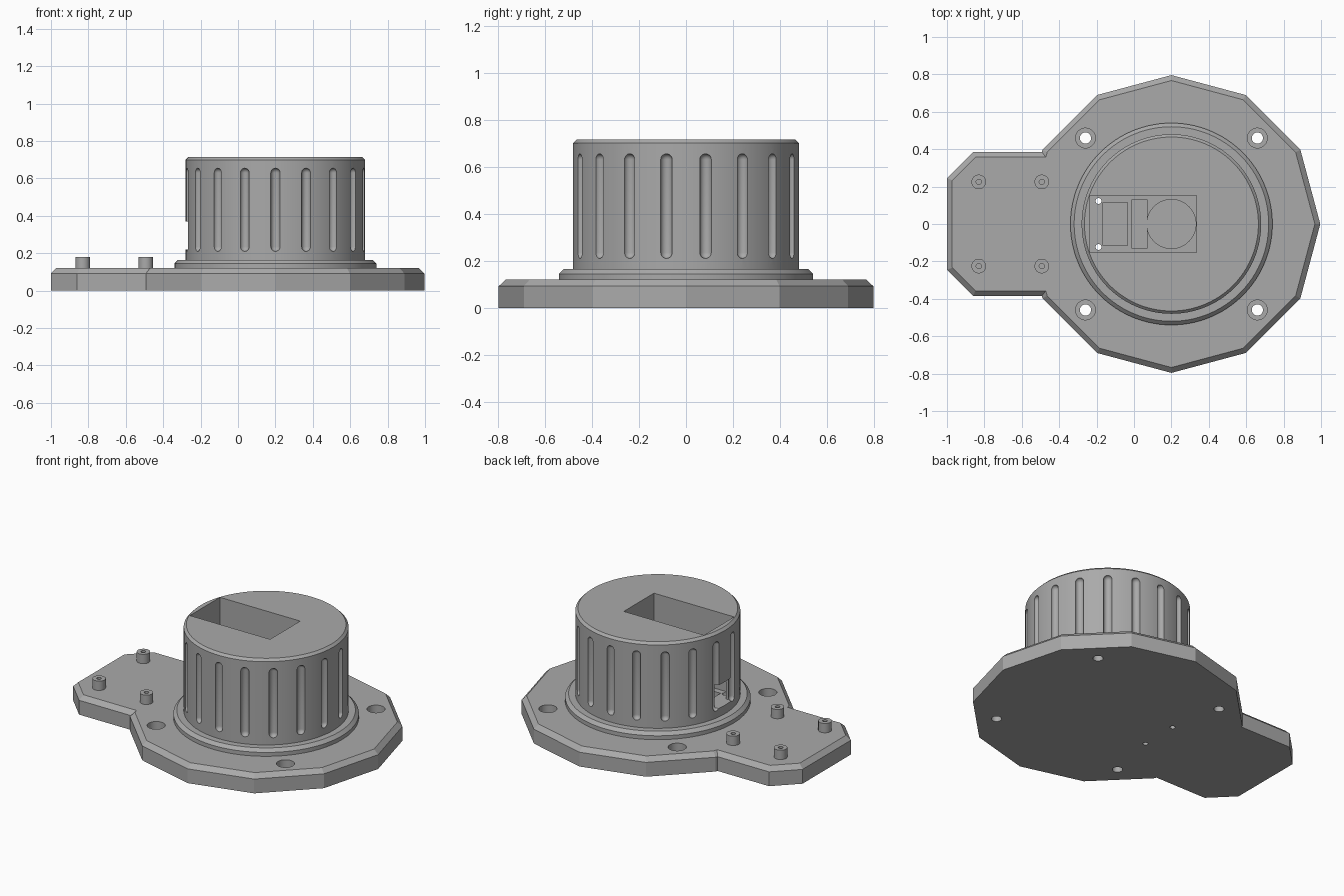
import bpy, bmesh, math
from mathutils import Matrix, Vector

cube = bpy.data.objects.get("Cube")
if cube:
    bpy.data.objects.remove(cube)

grey = bpy.data.materials.new("plain grey")
grey.use_nodes = True
grey.diffuse_color = (0.4, 0.4, 0.4, 1)
grey.node_tree.nodes["Principled BSDF"].inputs["Base Color"].default_value = (0.4, 0.4, 0.4, 1)

CX = 0.2      # axis of the round housing
BASE_Z = 0.12  # top of the base plate
FLOOR = 0.22   # floor of the housing pocket


def finish(name, bm):
    bmesh.ops.recalc_face_normals(bm, faces=bm.faces)
    mesh = bpy.data.meshes.new(name)
    bm.to_mesh(mesh)
    bm.free()
    mesh.materials.append(grey)
    ob = bpy.data.objects.new(name, mesh)
    bpy.context.collection.objects.link(ob)
    return ob


def lathe(name, profile, places, steps):
    """Spin an (r, z) profile round z at every (x, y) place."""
    bm = bmesh.new()
    for x, y in places:
        c = Vector((x, y, 0))
        verts = [bm.verts.new(c + Vector((r, 0, z))) for r, z in profile]
        edges = [bm.edges.new(p) for p in zip(verts, verts[1:])]
        bmesh.ops.spin(bm, geom=verts + edges, cent=c, axis=(0, 0, 1),
                       angle=math.tau, steps=steps, use_merge=True)
    bmesh.ops.remove_doubles(bm, verts=bm.verts, dist=1e-5)
    return finish(name, bm)


def rod(name, r, z0, z1, places, steps=32):
    return lathe(name, [(0, z0), (r, z0), (r, z1), (0, z1)], places, steps)


def box(name, x0, x1, half_y, z0, z1):
    bm = bmesh.new()
    bmesh.ops.create_cube(bm, size=1, matrix=Matrix.LocRotScale(
        Vector(((x0 + x1) / 2, 0, (z0 + z1) / 2)), None,
        Vector((x1 - x0, 2 * half_y, z1 - z0))))
    return finish(name, bm)


def plate(name, outline):
    """Upright prism with a chamfered top rim."""
    bm = bmesh.new()
    bottom = bm.faces.new([bm.verts.new((x, y, 0)) for x, y in outline])
    top = bmesh.ops.extrude_face_region(bm, geom=[bottom], use_keep_orig=True)["geom"]
    bmesh.ops.translate(bm, vec=(0, 0, BASE_Z),
                        verts=[g for g in top if isinstance(g, bmesh.types.BMVert)])
    bm.normal_update()
    rim = [e for e in bm.edges if all(v.co.z > 0.1 for v in e.verts)]
    bmesh.ops.bevel(bm, geom=rim, offset=0.028, segments=1, affect='EDGES')
    return finish(name, bm)


def combine(target, tool, operation='DIFFERENCE'):
    mod = target.modifiers.new("cut", 'BOOLEAN')
    mod.operation, mod.solver, mod.object = operation, 'EXACT', tool
    bpy.context.view_layer.objects.active = target
    bpy.ops.object.modifier_apply(modifier=mod.name)
    bpy.data.objects.remove(tool)


def smooth(ob):
    bpy.ops.object.select_all(action='DESELECT')
    ob.select_set(True)
    bpy.context.view_layer.objects.active = ob
    bpy.ops.object.shade_smooth_by_angle(angle=math.radians(20))


def polar(r, deg):
    a = math.radians(deg)
    return CX + r * math.cos(a), r * math.sin(a)


# Base plate: twelve-sided body joined with a clipped tab
base = plate("base_plate", [polar(0.796, 30 * i) for i in range(12)])
half = [(-0.3, 0.385), (-0.86, 0.385), (-1, 0.245)]
tab = plate("tab", half + [(x, -y) for x, y in reversed(half)])
combine(base, tab, 'UNION')

# Counterbored mounting holes and the two small wire holes
mounts = [polar(0.65, 45 + 90 * i) for i in range(4)]
wires = [(-0.19, s * 0.123) for s in (1, -1)]
combine(base, rod("mount_holes", 0.03, -0.1, 0.3, mounts))
combine(base, rod("counterbores", 0.053, 0.07, 0.3, mounts))
combine(base, rod("wire_holes", 0.016, -0.1, 0.3, wires, 20))
smooth(base)

# Round housing with a stepped foot and chamfered rims
housing = lathe("housing", [(0, BASE_Z), (0.54, BASE_Z), (0.54, 0.145), (0.52, 0.165),
                            (0.48, 0.165), (0.48, 0.7), (0.465, 0.715), (0, 0.715)],
                [(CX, 0)], 108)

# Round-ended grip grooves
R, LOW, HIGH = 0.025, 0.235, 0.63
arc = [math.radians(90 * i / 5) for i in range(6)]
capsule = ([(R * math.sin(a), LOW - R * math.cos(a)) for a in arc]
           + [(R * math.cos(a), HIGH + R * math.sin(a)) for a in arc])
capsule[0], capsule[-1] = (0, LOW - R), (0, HIGH + R)
combine(housing, lathe("grooves", capsule, [polar(0.48, 10 + 20 * i) for i in range(18)], 24))

# Pocket, component recesses, cable opening and wire holes
combine(housing, box("pocket", -0.235, 0.335, 0.153, FLOOR, 0.9))
combine(housing, box("wide_recess", -0.165, -0.035, 0.115, FLOOR - 0.04, 0.3))
combine(housing, box("narrow_recess", -0.01, 0.07, 0.132, FLOOR - 0.04, 0.3))
combine(housing, rod("round_recess", 0.131, FLOOR - 0.04, 0.3, [(CX, 0)], 48))
combine(housing, box("cable_opening", -0.4, -0.2, 0.07, FLOOR, 0.37))
combine(housing, rod("wire_holes", 0.016, 0, 0.3, wires, 20))
smooth(housing)

# Standoffs on the tab, each with a blind screw hole
places = [(x, s * 0.225) for x in (-0.83, -0.493) for s in (1, -1)]
posts = lathe("standoffs", [(0, BASE_Z - 0.01), (0.039, BASE_Z - 0.01), (0.039, 0.18),
                            (0.014, 0.18), (0.014, 0.13), (0, 0.13)], places, 32)
smooth(posts)
